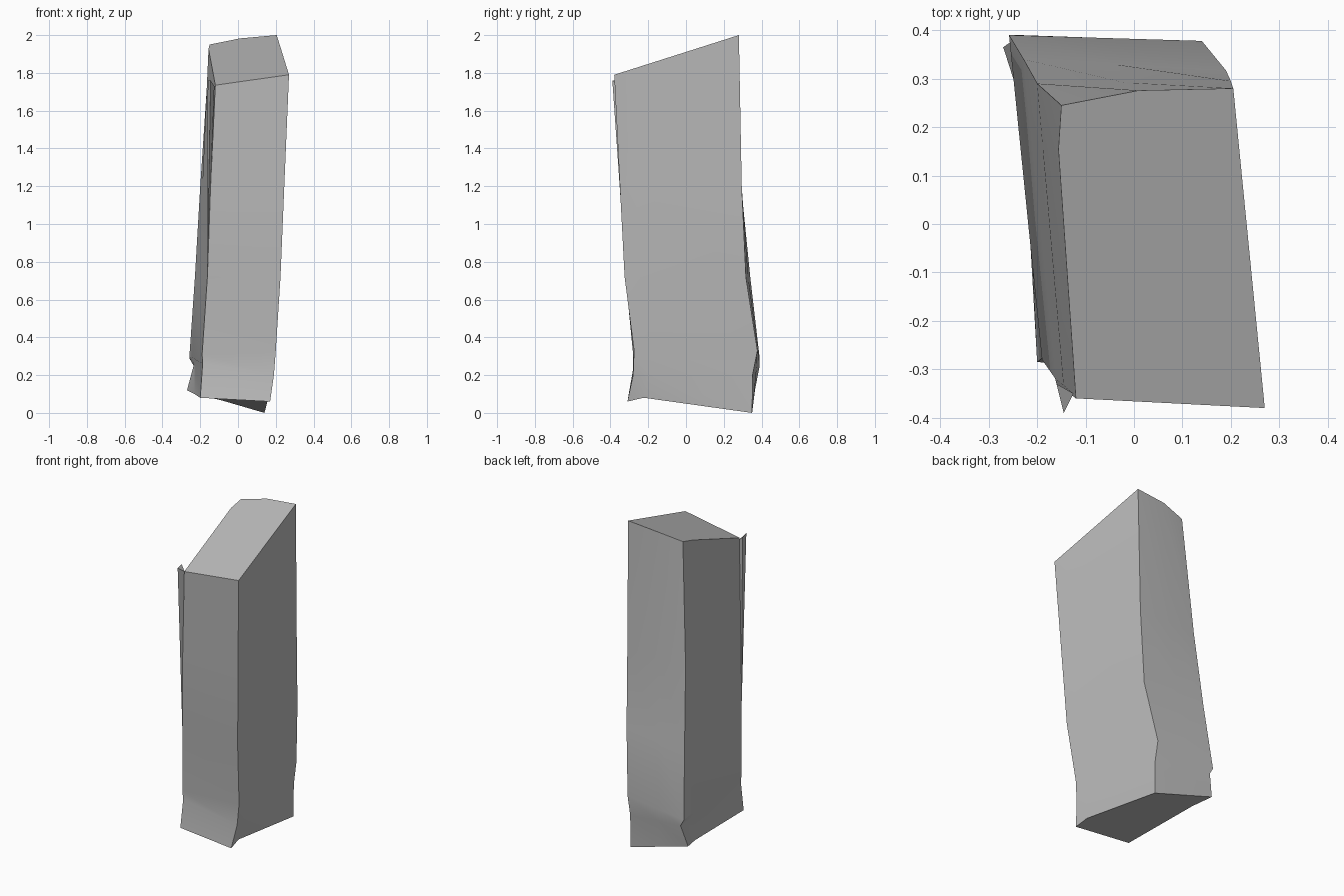
import bpy
import bmesh
import math
from mathutils import Vector

# Remove only the default cube
default_cube = bpy.data.objects.get("Cube")
if default_cube:
    bpy.data.objects.remove(default_cube, do_unlink=True)


def flat_material(name, colour):
    material = bpy.data.materials.new(name)
    material.use_nodes = True
    material.diffuse_color = colour
    shader = material.node_tree.nodes["Principled BSDF"]
    shader.inputs["Base Color"].default_value = colour
    return material


def finish_object(name, mesh_builder, material, smooth):
    bmesh.ops.recalc_face_normals(mesh_builder, faces=mesh_builder.faces[:])
    mesh = bpy.data.meshes.new(name)
    mesh_builder.to_mesh(mesh)
    mesh_builder.free()
    mesh.materials.append(material)
    thing = bpy.data.objects.new(name, mesh)
    bpy.context.collection.objects.link(thing)
    if smooth:
        bpy.ops.object.select_all(action="DESELECT")
        thing.select_set(True)
        bpy.context.view_layer.objects.active = thing
        bpy.ops.object.shade_smooth_by_angle(angle=math.radians(30))
    return thing


stone_grey = flat_material("stone grey", (0.5, 0.5, 0.5, 1))

# The four leaning corner edges, each listed from the top down
front_right = [(.27, -.38, 1.79), (.245, -.35, 1.2), (.225, -.325, .72),
               (.2, -.275, .33), (.19, -.28, .2), (.17, -.31, .06)]
back_right = [(.205, .28, 2), (.2, .295, 1.2), (.19, .317, .72),
              (.14, .378, .33), (.14, .352, .2), (.14, .35, 0)]
back_left = [(-.15, .245, 1.95), (-.2, .29, 1.2), (-.228, .34, .72),
             (-.258, .39, .29), (-.235, .39, .25), (-.27, .365, .12)]
front_left = [(-.12, -.36, 1.735), (-.145, -.34, 1.2), (-.162, -.32, .72),
              (-.19, -.28, .31), (-.187, -.275, .26), (-.2, -.285, .08)]

# Rings of corners, with extra points where the side edges bend
rings = []
for corners in zip(front_right, back_right, back_left, front_left):
    fr, br, bl, fl = [Vector(corner) for corner in corners]
    rings.append([fr, fr.lerp(br, .13), br, br.lerp(bl, .55),
                  bl, bl.lerp(fl, .2), fl])

top, bottom = rings[0], rings[-1]
top[3] += Vector((0, .015, .01))
top[5] += Vector((-.012, .03, .02))
bottom[1] += Vector((-.005, 0, .028))
bottom[5] += Vector((.026, .005, -.012))

# Worn slab: loft the rings and close both ends
builder = bmesh.new()
loops = [[builder.verts.new(point) for point in ring] for ring in rings]
count = len(top)
for upper, lower in zip(loops, loops[1:]):
    for i in range(count):
        j = (i + 1) % count
        builder.faces.new((upper[i], upper[j], lower[j], lower[i]))
for cap in (loops[0], loops[-1]):
    builder.faces.new(cap)
finish_object("worn_slab", builder, stone_grey, True)

# Thin splinter standing proud of the front left edge
builder = bmesh.new()
splinter = [builder.verts.new(point) for point in (
    (-.145, -.39, 1.76), (-.125, -.35, 1.73),
    (-.16, -.33, 1.76), (-.163, -.318, .72))]
for skipped in splinter:
    builder.faces.new([vert for vert in splinter if vert is not skipped])
finish_object("edge_splinter", builder, stone_grey, False)
